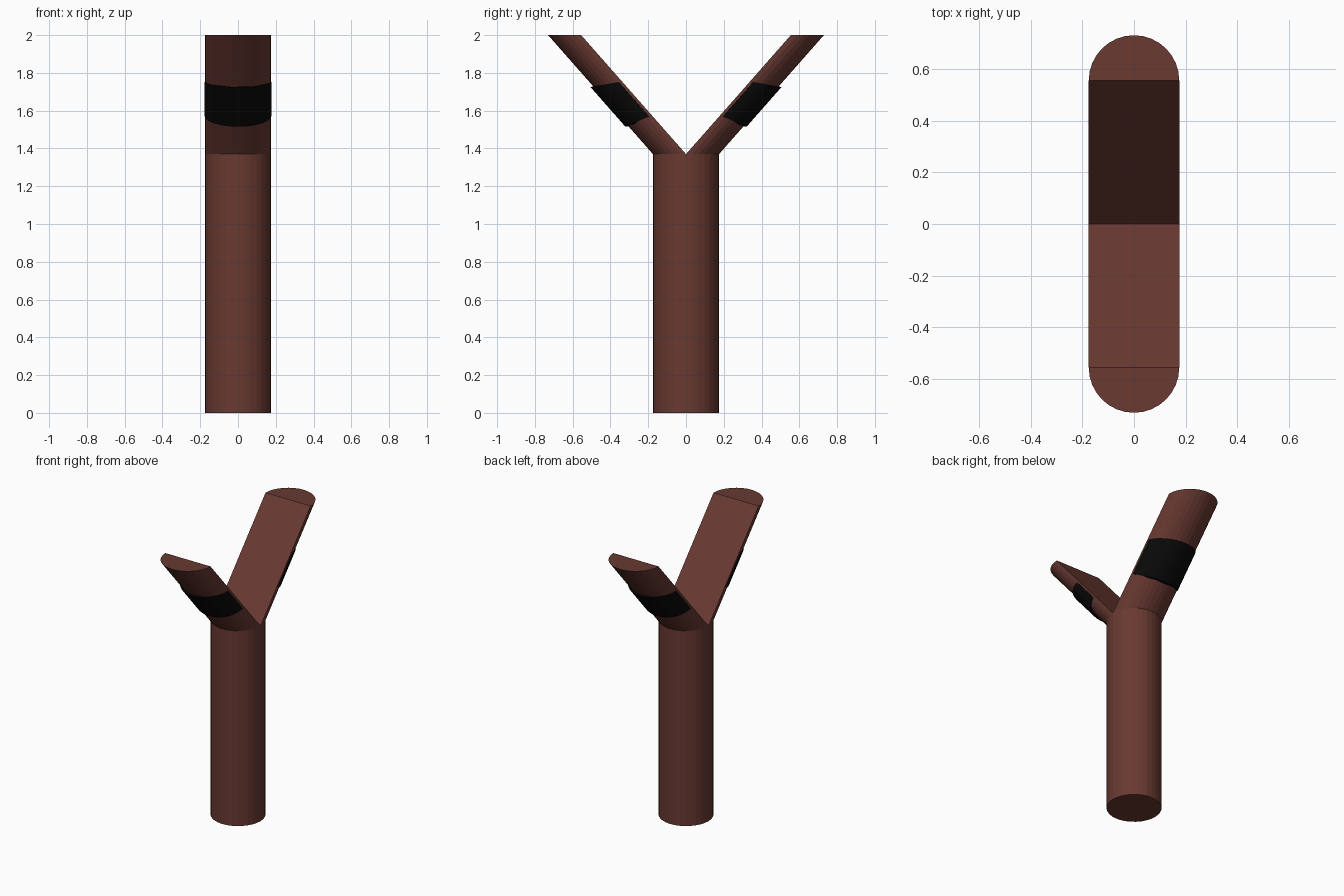
import bpy, bmesh
from math import sin, cos, pi, radians

cube = bpy.data.objects.get("Cube")
if cube:
    bpy.data.objects.remove(cube)

R, FORK, TOP = 0.175, 1.37, 2.0
LEAN = 0.555 / (TOP - FORK)      # sideways shift per unit of height


def material(name, rgb):
    m = bpy.data.materials.new(name)
    m.use_nodes = True
    m.diffuse_color = (*rgb, 1)
    m.node_tree.nodes["Principled BSDF"].inputs["Base Color"].default_value = (*rgb, 1)
    return m


brown = material("brown wood", (0.14, 0.041, 0.031))
black = material("black wrap", (0.003, 0.003, 0.003))


def loft(name, low, high, mat):
    """Closed solid between two matching loops of points."""
    bm = bmesh.new()
    a = [bm.verts.new(p) for p in low]
    b = [bm.verts.new(p) for p in high]
    n = len(a)
    for i in range(n):
        j = (i + 1) % n
        bm.faces.new((a[i], a[j], b[j], b[i]))
    bm.faces.new(a[::-1])
    bm.faces.new(b)
    bmesh.ops.recalc_face_normals(bm, faces=bm.faces)
    me = bpy.data.meshes.new(name)
    bm.to_mesh(me)
    bm.free()
    me.materials.append(mat)
    ob = bpy.data.objects.new(name, me)
    bpy.context.collection.objects.link(ob)
    return ob


def arc(rx, ry, start, count=16):
    """Half-round profile: x, depth from the flat inner face, and angle."""
    angles = [start + (pi - 2 * start) * i / count for i in range(count + 1)]
    return [(rx * cos(t), ry * sin(t), t) for t in angles]


def leaning(x, depth, z, side):
    return (x * side, side * (depth + LEAN * (z - FORK)), z)


# Round handle
circle = [(R * cos(i * pi / 16), R * sin(i * pi / 16)) for i in range(32)]
loft("handle", [(x, y, 0) for x, y in circle], [(x, y, FORK) for x, y in circle], brown)

for label, side in (("front", -1), ("back", 1)):
    # Half-round slanted prong, cut level at the top
    half = arc(R, R, 0)
    loft(label + "_prong",
         [leaning(x, d, FORK, side) for x, d, t in half],
         [leaning(x, d, TOP, side) for x, d, t in half], brown)

    # Wrap around the rounded outer side of the prong
    outer = arc(R + 0.002, R + 0.018, radians(6))
    inner = arc(R - 0.008, R - 0.008, radians(6))[::-1]
    ring = outer + inner
    loft(label + "_wrap",
         [leaning(x, d, 1.575 - 0.06 * sin(t), side) for x, d, t in ring],
         [leaning(x, d, 1.755 - 0.03 * sin(t), side) for x, d, t in ring], black)
